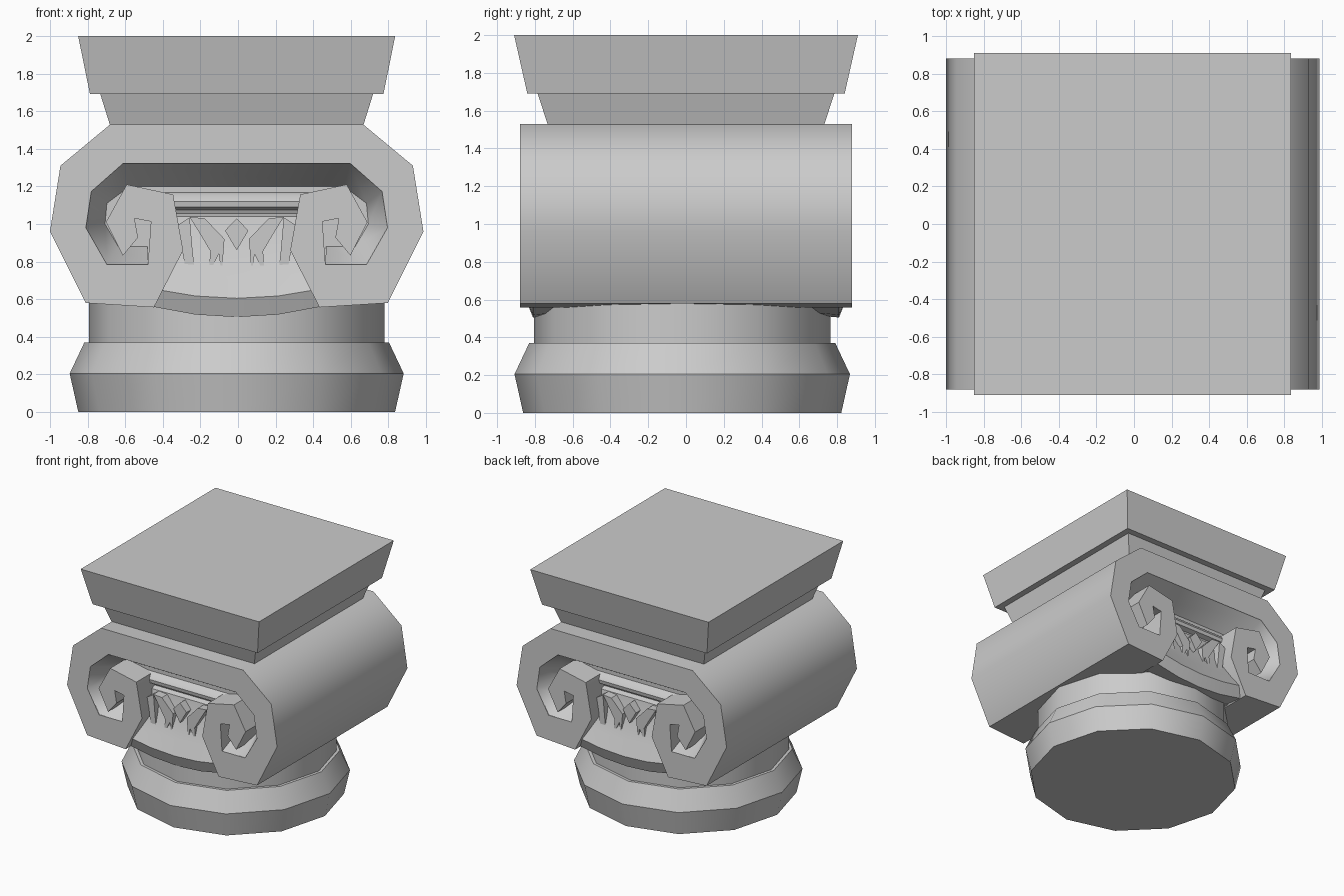
import bpy, bmesh, math

if "Cube" in bpy.data.objects:
    bpy.data.objects.remove(bpy.data.objects["Cube"])

CX = -0.007  # common centre line


def finish(name, bm, angle=35, loc=(CX, 0, 0)):
    bmesh.ops.recalc_face_normals(bm, faces=bm.faces)
    me = bpy.data.meshes.new(name)
    bm.to_mesh(me)
    bm.free()
    ob = bpy.data.objects.new(name, me)
    ob.location = loc
    bpy.context.collection.objects.link(ob)
    bpy.ops.object.select_all(action='DESELECT')
    ob.select_set(True)
    bpy.context.view_layer.objects.active = ob
    bpy.ops.object.shade_smooth_by_angle(angle=math.radians(angle))
    return ob


def bridge(bm, a, b, closed=True):
    n = len(a)
    for i in range(n if closed else n - 1):
        j = (i + 1) % n
        bm.faces.new((a[i], a[j], b[j], b[i]))


def loft(name, rings, angle=35, loc=(CX, 0, 0)):
    """Closed solid through a list of rings of 3D points."""
    bm = bmesh.new()
    vs = [[bm.verts.new(p) for p in r] for r in rings]
    for a, b in zip(vs, vs[1:]):
        bridge(bm, a, b)
    bm.faces.new(vs[0])
    bm.faces.new(vs[-1])
    return finish(name, bm, angle, loc)


def prism(name, pts, y0, y1, angle=35):
    """Extrude an (x, z) outline along y."""
    return loft(name, [[(x, y, z) for x, z in pts] for y in (y0, y1)], angle)


def rect(x, y, z):
    return [(-x, -y, z), (x, -y, z), (x, y, z), (-x, y, z)]


def ring(r, z):
    return [(r * math.cos(i * math.pi / 6), r * math.sin(i * math.pi / 6), z) for i in range(12)]


def mirrored(half):
    return half + [(-x, z) for x, z in reversed(half)]


# abacus and its neck
loft("abacus", [rect(0.78, 0.84, 1.69), rect(0.843, 0.91, 2.0)])
loft("abacus_neck", [rect(0.672, 0.73, 1.52), rect(0.725, 0.785, 1.69)])

# twelve-sided base ring and column drum
loft("base_ring", [ring(0.842, 0), ring(0.888, 0.205), ring(0.81, 0.37)], 30.5, (CX, -0.02, 0))
loft("column_drum", [ring(0.785, 0.36), ring(0.785, 0.6)], 35, (CX, -0.02, 0))

# scroll band: outer edge in to the spiral tip, then back along the inner edge
outer = [(-0.672, 1.53), (-0.937, 1.31), (-0.993, 0.96), (-0.803, 0.58), (-0.44, 0.557)]
spiral = [(-0.285, 0.86), (-0.338, 1.157), (-0.585, 1.21), (-0.695, 1.01), (-0.605, 0.832),
          (-0.525, 0.928), (-0.543, 1.03), (-0.456, 1.013)]
inner = [(-0.472, 0.784), (-0.69, 0.784), (-0.802, 0.98), (-0.773, 1.173), (-0.603, 1.323)]
prism("scroll_band", mirrored(outer + spiral + inner), -0.88, 0.88, 45)

# solid core closing the recesses
core = [(-0.65, 1.5), (-0.91, 1.3), (-0.96, 0.96), (-0.79, 0.59), (-0.43, 0.565)]
prism("scroll_core", mirrored(core), -0.66, 0.66)

# sloping recess wall: mouth edge and floor edge
floor_edge = [(-0.475, 0.88), (-0.63, 0.88), (-0.70, 1.0), (-0.69, 1.11), (-0.57, 1.20)]

# echinus profile: y, z, amount of downward bow at the middle
profile = [(0.65, 0.52, 1), (0.81, 0.505, 1), (0.85, 0.605, 0.9), (0.80, 0.72, 0.5),
           (0.73, 0.88, 0.2), (0.70, 1.04, 0), (0.66, 1.055, 0), (0.67, 1.075, 0),
           (0.71, 1.09, 0), (0.715, 1.12, 0), (0.69, 1.155, 0), (0.65, 1.17, 0)]

# carved darts on the echinus
outer_dart = [(-0.32, 0.99), (-0.25, 1.035), (-0.235, 0.86), (-0.215, 0.68),
              (-0.26, 0.70), (-0.29, 0.86)]
inner_dart = [(-0.25, 1.037), (-0.17, 1.03), (-0.065, 0.92), (-0.08, 0.73), (-0.095, 0.84),
              (-0.15, 0.73), (-0.14, 0.855), (-0.19, 0.94)]
diamond = [(-0.062, 0.965), (0, 1.03), (0.062, 0.965), (0, 0.86)]

for s, side in ((-1, "front"), (1, "back")):
    bm = bmesh.new()
    a = [bm.verts.new((x, s * 0.875, z)) for x, z in mirrored(inner)]
    b = [bm.verts.new((x, s * 0.665, z)) for x, z in mirrored(floor_edge)]
    bridge(bm, a, b, closed=False)
    finish(side + "_recess_wall", bm, 60)

    bm = bmesh.new()
    rows = [[bm.verts.new((x, s * y, z + 0.28 * k * x * x)) for y, z, k in profile]
            for x in (-0.44, -0.22, 0, 0.22, 0.44)]
    for p, q in zip(rows, rows[1:]):
        bridge(bm, p, q, closed=False)
    finish(side + "_echinus", bm, 40)

    for m in (1, -1):
        for name, pts in (("outer", outer_dart), ("inner", inner_dart)):
            prism(f"{side}_{name}_dart", [(m * x, z) for x, z in pts], s * 0.66, s * 0.775)
    prism(side + "_diamond", diamond, s * 0.66, s * 0.775)
